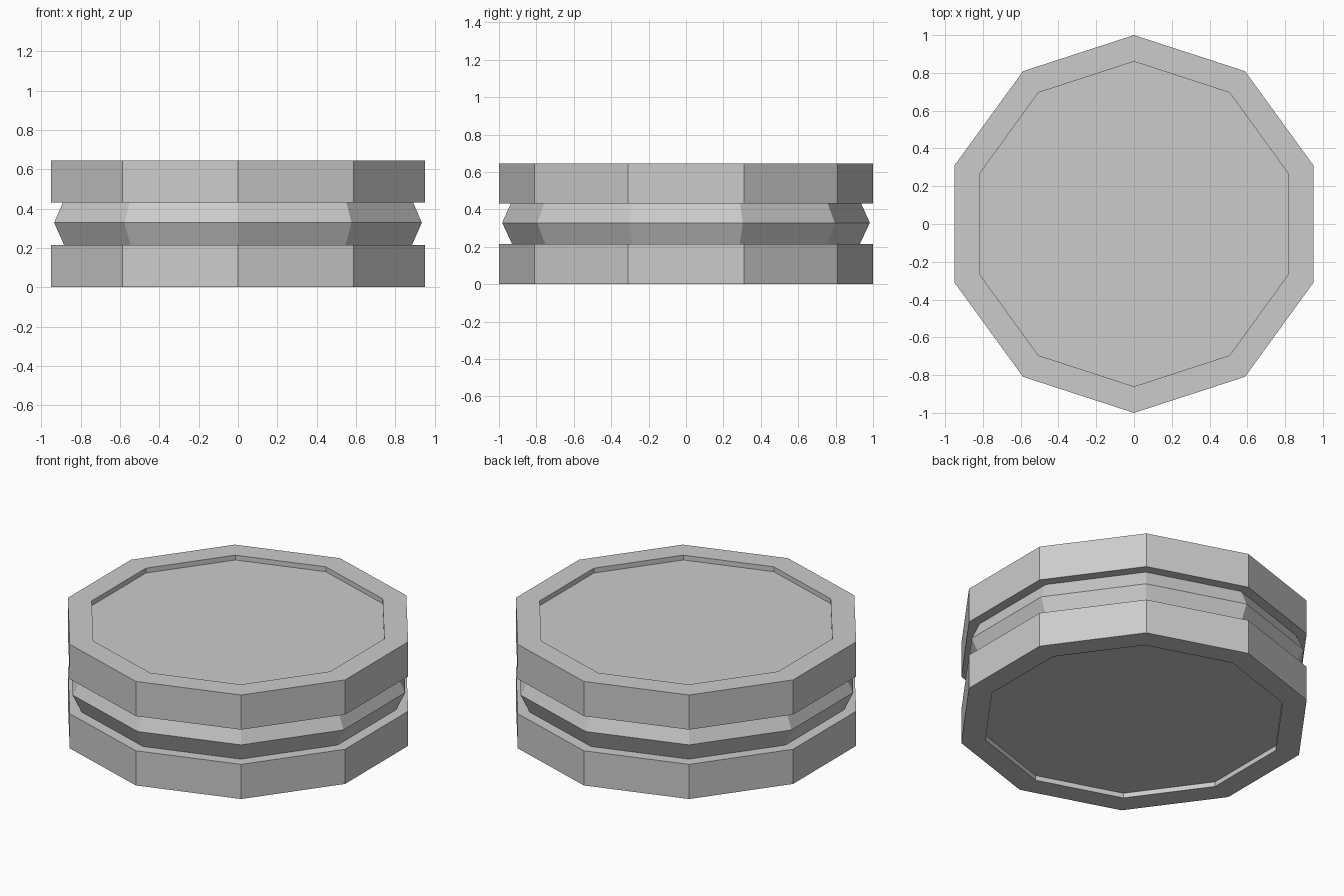
import bpy
import bmesh
import math

SIDES = 10

cube = bpy.data.objects.get("Cube")
if cube:
    bpy.data.objects.remove(cube, do_unlink=True)

grey = bpy.data.materials.new("light_grey")
grey.use_nodes = True
GREY = (0.6, 0.6, 0.6, 1)
grey.diffuse_color = GREY
grey.node_tree.nodes["Principled BSDF"].inputs["Base Color"].default_value = GREY


def lathe(name, profile):
    """Stack ten-sided rings of (radius, z), bottom to top, and cap both ends."""
    bm = bmesh.new()
    rings = []
    for radius, z in profile:
        angles = [math.pi / 2 + i * math.tau / SIDES for i in range(SIDES)]
        rings.append([bm.verts.new((radius * math.cos(a), radius * math.sin(a), z))
                      for a in angles])
    for low, high in zip(rings, rings[1:]):
        for i in range(SIDES):
            j = (i + 1) % SIDES
            bm.faces.new((low[i], low[j], high[j], high[i]))
    bm.faces.new(rings[0][::-1])
    bm.faces.new(rings[-1])
    bmesh.ops.recalc_face_normals(bm, faces=bm.faces[:])
    mesh = bpy.data.meshes.new(name)
    bm.to_mesh(mesh)
    bm.free()
    mesh.materials.append(grey)
    obj = bpy.data.objects.new(name, mesh)
    bpy.context.collection.objects.link(obj)
    return obj


RIM, PANEL, RECESS = 1.0, 0.86, 0.03
THICK, TOP = 0.215, 0.645

# Lower slab with a shallow recess underneath
lathe("lower_slab", [(PANEL, RECESS), (PANEL, 0), (RIM, 0), (RIM, THICK)])

# Ridged band between the slabs
lathe("middle_band", [(0.93, THICK), (0.983, 0.328), (0.937, TOP - THICK)])

# Upper slab with a shallow recess on top
lathe("upper_slab", [(RIM, TOP - THICK), (RIM, TOP), (PANEL, TOP), (PANEL, TOP - RECESS)])
